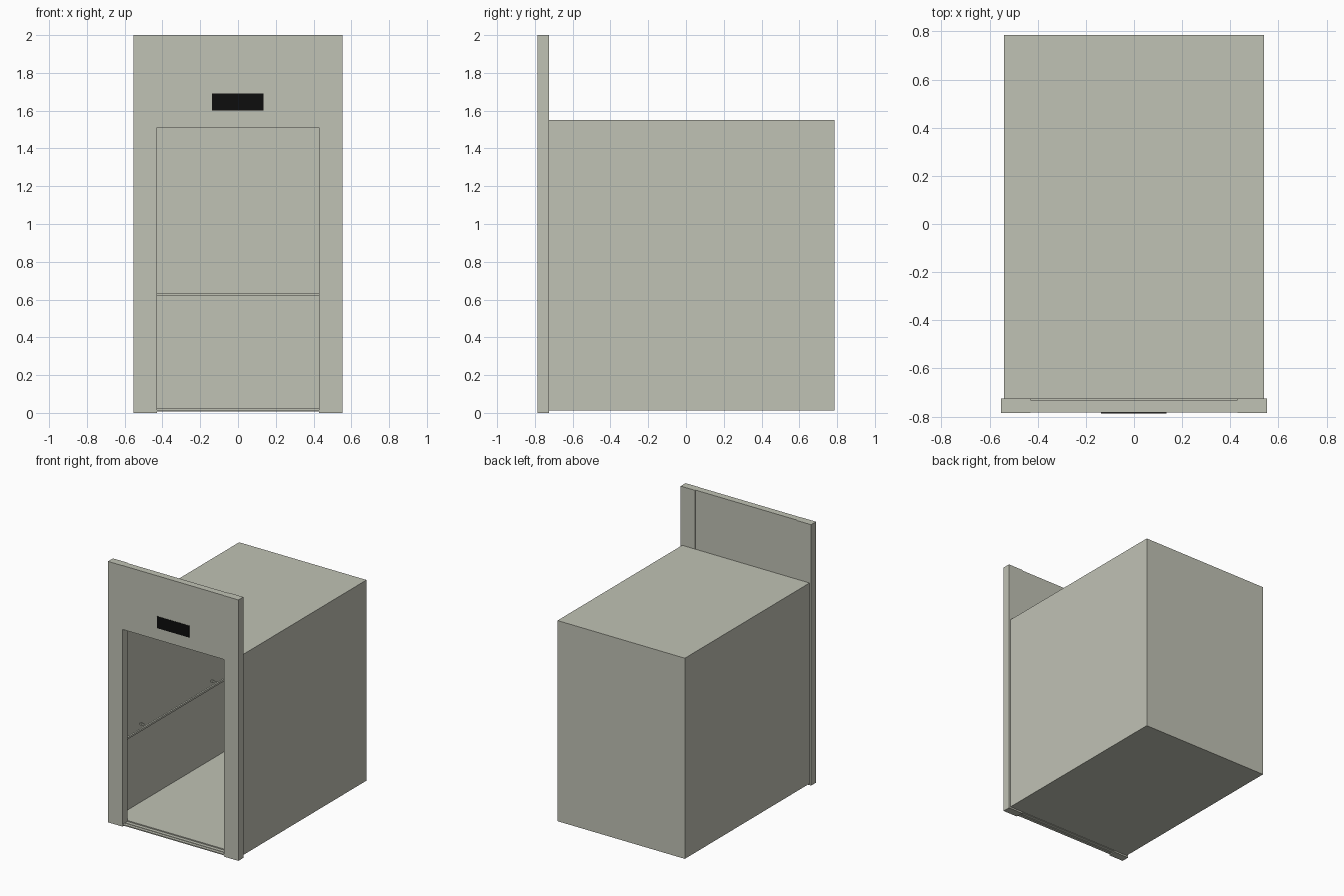
import bpy

if "Cube" in bpy.data.objects:
    bpy.data.objects.remove(bpy.data.objects["Cube"])


def material(name, rgb):
    m = bpy.data.materials.new(name)
    m.diffuse_color = (*rgb, 1)
    m.use_nodes = True
    m.node_tree.nodes["Principled BSDF"].inputs["Base Color"].default_value = m.diffuse_color
    return m


STONE = material("warm grey", (0.53, 0.54, 0.46))
BLACK = material("display black", (0.004, 0.004, 0.004))


def box(name, x0, x1, y0, y1, z0, z1, mat=STONE):
    bpy.ops.mesh.primitive_cube_add(
        size=1, location=((x0 + x1) / 2, (y0 + y1) / 2, (z0 + z1) / 2))
    ob = bpy.context.object
    ob.name = name
    ob.scale = (x1 - x0, y1 - y0, z1 - z0)
    bpy.ops.object.transform_apply(location=False, rotation=False, scale=True)
    ob.data.materials.append(mat)
    return ob


def mirrored(name, x0, x1, *rest):
    box("right_" + name, x0, x1, *rest)
    box("left_" + name, -x1, -x0, *rest)


FRONT, WALL, BACK = -0.785, -0.725, 0.785
HALF, T = 0.54, 0.012
Z0, Z1 = 0.012, 1.55

# Door surround: two posts, a slightly recessed lintel and a thin sill
mirrored("door_post", 0.43, 0.553, FRONT, WALL, 0, 2)
box("lintel", -0.43, 0.43, FRONT + 0.002, WALL - 0.006, 1.51, 2)
box("door_sill_outer", -0.43, 0.43, FRONT + 0.003, -0.758, 0.008, 0.016)
box("door_sill_inner", -0.43, 0.43, -0.752, WALL, 0.008, 0.016)

# Floor indicator display
box("display_panel", -0.138, 0.136, FRONT - 0.001, FRONT + 0.004, 1.6, 1.69, BLACK)

# Open-fronted cab
box("cab_floor", -HALF, HALF, WALL, BACK, Z0, Z0 + T)
box("cab_ceiling", -HALF, HALF, WALL, BACK, Z1 - T, Z1)
box("cab_back_wall", -HALF, HALF, BACK - T, BACK, Z0 + T, Z1 - T)
mirrored("cab_side_wall", HALF - T, HALF, WALL, BACK - T, Z0 + T, Z1 - T)

# Handrails on three walls with small brackets
RZ = (0.62, 0.635)
mirrored("handrail", 0.46, 0.473, -0.68, 0.705, *RZ)
box("back_handrail", -0.46, 0.46, 0.692, 0.705, *RZ)
for s in (-0.43, 0.43):
    mirrored("rail_bracket", 0.473, HALF - T, s - 0.006, s + 0.006, 0.622, 0.633)
for s in (-0.3, 0.3):
    box("back_rail_bracket", s - 0.006, s + 0.006, 0.705, BACK - T, 0.622, 0.633)
